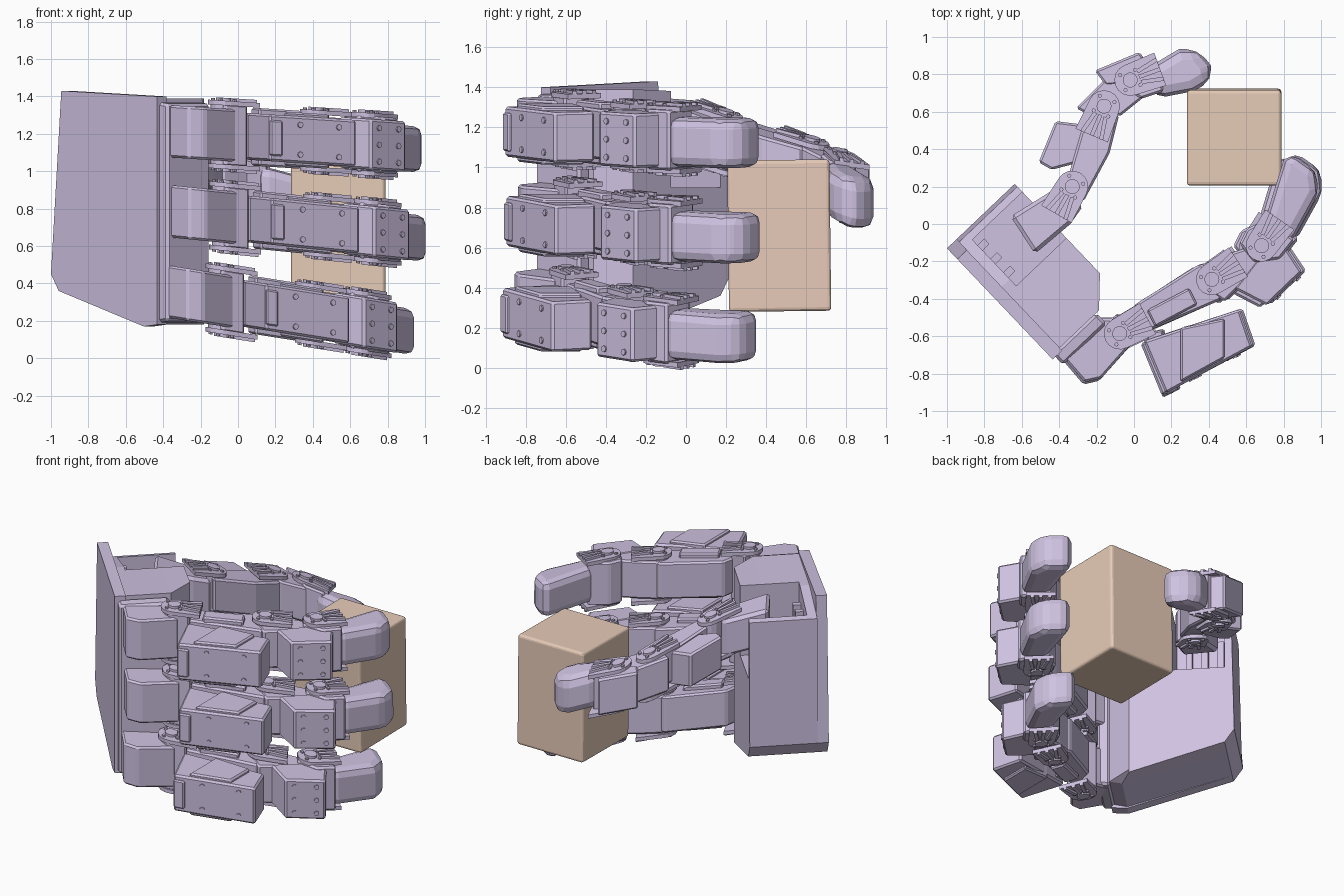
import bpy, bmesh, math
from mathutils import Vector, Matrix

if "Cube" in bpy.data.objects:
    bpy.data.objects.remove(bpy.data.objects["Cube"])


def material(name, rgb):
    m = bpy.data.materials.new(name)
    m.diffuse_color = (*rgb, 1)
    m.use_nodes = True
    m.node_tree.nodes["Principled BSDF"].inputs["Base Color"].default_value = m.diffuse_color
    return m


LILAC = material("lilac_plastic", (0.62, 0.54, 0.75))
TAN = material("tan_card", (0.80, 0.60, 0.48))


def finish(name, bm, mat=LILAC, bevel=0, seg=1):
    bmesh.ops.recalc_face_normals(bm, faces=bm.faces)
    me = bpy.data.meshes.new(name)
    bm.to_mesh(me)
    bm.free()
    me.materials.append(mat)
    ob = bpy.data.objects.new(name, me)
    bpy.context.collection.objects.link(ob)
    if bevel:
        b = ob.modifiers.new("bevel", 'BEVEL')
        b.width, b.segments = bevel, seg
        b.angle_limit = math.radians(35)
    return ob


def loft(name, rings, **kw):
    bm = bmesh.new()
    loops = [[bm.verts.new(p) for p in r] for r in rings]
    for a, b in zip(loops, loops[1:]):
        for i in range(len(a)):
            j = (i + 1) % len(a)
            bm.faces.new((a[i], a[j], b[j], b[i]))
    bm.faces.new(loops[0])
    bm.faces.new(loops[-1])
    return finish(name, bm, **kw)


def prism(name, pts, zf, h, dz=0, **kw):
    """Plan outline extruded up and down about the sloping mid height zf(x, y)."""
    return loft(name, [[(x, y, zf(x, y) + dz + s * h / 2) for x, y in pts] for s in (-1, 1)], **kw)


def circle(c, r, n=14):
    return [(c[0] + r * math.cos(i * math.tau / n), c[1] + r * math.sin(i * math.tau / n)) for i in range(n)]


def bar(a, b, w):
    a, b = Vector(a), Vector(b)
    d = (b - a).normalized() * w / 2
    n = Vector((-d.y, d.x))
    return [tuple(p) for p in (a - n, b - n, b + n, a + n)]


def joint(name, c, ang, zf, half, r=0.085):
    """Bracket cheek above and below a hinge, with hub, screws and fan ribs."""
    d = Vector((math.cos(ang), math.sin(ang)))
    n = Vector((-d.y, d.x))
    c = Vector(c)
    cheek = [c + d * r * math.cos(t) + n * r * math.sin(t)
             for t in [math.radians(90 + 22.5 * k) for k in range(9)]]
    cheek += [c + d * 0.17 - n * r * 1.1, c + d * 0.17 + n * r * 1.1]
    for s, side in ((1, "upper"), (-1, "lower")):
        prism(f"{name}_{side}_cheek", [tuple(p) for p in cheek], zf, 0.025, s * half)
        prism(f"{name}_{side}_hub", circle(c, 0.04), zf, 0.02, s * (half + 0.018))
        for k in range(4):
            t = ang + math.pi / 4 + k * math.pi / 2
            p = c + Vector((math.cos(t), math.sin(t))) * 0.06
            prism(f"{name}_{side}_screw", circle(p, 0.011, 8), zf, 0.014, s * (half + 0.016))
        for k in (-1, 0, 1):
            prism(f"{name}_{side}_rib", bar(c + d * 0.05 + n * k * 0.03, c + d * 0.17 + n * k * 0.055, 0.022),
                  zf, 0.02, s * (half + 0.018))
    prism(f"{name}_pin", circle(c, 0.07), zf, 2 * half)


def studs(name, a, b, zf, offs):
    """Screw heads on the vertical wall running from a to b."""
    a, b = Vector(a), Vector(b)
    d = (b - a).normalized()
    n = Vector((d.y, -d.x, 0))
    for t in (0.15, 0.85):
        for dz in offs:
            p = a.lerp(b, t)
            bm = bmesh.new()
            m = Matrix.Translation((p.x, p.y, zf(p.x, p.y) + dz)) @ n.to_track_quat('Z', 'Y').to_matrix().to_4x4()
            bmesh.ops.create_cone(bm, cap_ends=True, segments=8, radius1=0.016, radius2=0.016, depth=0.016, matrix=m)
            finish(name, bm)


# Three fingers, fanned slightly apart
BASE = [(-.42, -.66), (-.26, -.84), (-.17, -.82), (-.0, -.63), (-.1, -.5), (-.22, -.5)]
LINK = [(-.02, -.61), (.48, -.40), (.50, -.22), (.36, -.21), (.02, -.42)]
MOTOR = [(.06, -.62), (.18, -.90), (.65, -.65), (.58, -.45)]
MID = [(.36, -.32), (.50, -.41), (.58, -.33), (.72, -.19), (.65, -.11), (.5, -.16), (.38, -.21)]
MOTOR2 = [(.55, -.34), (.73, -.43), (.92, -.25), (.82, -.10), (.7, -.15)]
CUFF = [(.58, -.10), (.66, -.2), (.80, -.18), (.88, -.08), (.74, .04), (.62, -.02)]
TIP = [(.71, 0), (.86, -.1), (1.01, .17), (.995, .29), (.86, .385), (.82, .35)]

for label, z0, slope, dx in (("upper", 1.19, -.065, -.015), ("middle", .75, -.10, 0), ("lower", .298, -.158, -.045)):
    def zf(x, y, z0=z0, slope=slope):
        return z0 + slope * x

    def mv(pts, dx=dx):
        return [(x + dx * (x + .5), y + dx * .4) for x, y in pts]

    f = f"{label}_finger"
    prism(f + "_base", mv(BASE), zf, .28, bevel=.012)
    prism(f + "_link", mv(LINK), zf, .25, bevel=.012)
    prism(f + "_motor", mv(MOTOR), zf, .25, bevel=.012)
    prism(f + "_motor_strap", mv([(.07, -.58), (.185, -.91), (.25, -.88), (.16, -.56)]), zf, .19, bevel=.008)
    prism(f + "_motor_lid", mv([(.26, -.84), (.5, -.71), (.5, -.5), (.26, -.55)]), zf, .29, bevel=.01)
    prism(f + "_mid_link", mv(MID), zf, .26, bevel=.012)
    prism(f + "_mid_motor", mv(MOTOR2), zf, .27, bevel=.012)
    prism(f + "_cuff", mv(CUFF), zf, .30, bevel=.012)
    prism(f + "_tip", mv(TIP), zf, .245, -.01, bevel=.06, seg=2)
    prism(f + "_cable_guide", mv(bar((.1, -.5), (.33, -.38), .1)), zf, .31, bevel=.01)
    # bridge of the knuckle bracket
    prism(f + "_knuckle_bridge", mv([(-.13, -.6), (-.06, -.66), (.06, -.6), (.02, -.5), (-.1, -.48)]), zf, .33, bevel=.01)
    for i, (c, a) in enumerate((((-.07, -.58), 28), ((.43, -.29), 33), ((.70, -.11), 55))):
        joint(f"{f}_joint_{i + 1}", mv([c])[0], math.radians(a), zf, (.17, .152, .155)[i])
    studs(f + "_motor_stud", *mv([(.3, -.836), (.6, -.677)]), zf, (-.08, .08))
    studs(f + "_cuff_screw", *mv([(.75, -.41), (.9, -.27)]), zf, (-.09, 0, .09))


# Thumb, sloping down towards its tip
def tz(x, y):
    return 1.095 - .225 * (x + y)


prism("thumb_base", [(-.66, .04), (-.53, -.16), (-.34, .0), (-.27, .10), (-.42, .19)], tz, .25, -.02, bevel=.02)
prism("thumb_link", [(-.37, .19), (-.27, .12), (-.13, .38), (-.08, .58), (-.2, .66), (-.28, .5)], tz, .23, bevel=.012)
prism("thumb_motor", [(-.51, .33), (-.44, .29), (-.25, .34), (-.18, .52), (-.42, .55)], tz, .23, -.02, bevel=.012)
prism("thumb_mid_link", [(-.31, .62), (-.22, .57), (-.07, .58), (.08, .70), (.02, .83), (-.15, .78)], tz, .24, bevel=.012)
prism("thumb_mid_motor", [(-.21, .82), (-.15, .74), (.08, .76), (.09, .83), (.03, .92)], tz, .25, bevel=.012)
prism("thumb_cuff", [(-.03, .71), (.04, .67), (.16, .71), (.12, .85), (.0, .83)], tz, .27, bevel=.012)
prism("thumb_tip", [(.11, .67), (.32, .71), (.42, .77), (.41, .85), (.34, .935), (.24, .935), (.08, .84)],
      tz, .255, bevel=.06, seg=2)
for i, (c, a) in enumerate((((-.33, .20), 240), ((-.16, .63), 247), ((-.02, .77), 20))):
    joint(f"thumb_joint_{i + 1}", c, math.radians(a), tz, .135)

# Palm, laid out along (u), across (v) and up (z)
D, N = Vector((.69, -.725, 0)), Vector((.725, .69, 0))


def palm_pt(u, v, z):
    return Vector((-1, -.13, 0)) + D * u + N * v + Vector((0, 0, z))


def palm_block(name, profile, vs, **kw):
    return loft(name, [[palm_pt(min(u, lim), v, z) for u, z in profile] for v, lim in vs], **kw)


palm_block("palm_back_plate", [(.08, 1.43), (.82, 1.40), (.82, .18), (.72, .17), (.06, .36), (0, .45)], ((0, 1), (.07, 1)))
palm = palm_block("palm", [(.02, 1.3), (.35, 1.38), (.8, 1.39), (.8, .2), (.72, .18), (.06, .36), (0, .45)],
                  ((.07, 1), (.36, 1), (.5, .66)))
pocket = palm_block("palm_pocket_cutter", [(.06, 1.6), (.40, 1.6), (.40, .9), (.06, .9)], ((.13, 1), (.7, 1)))
pocket.hide_render = True
cut = palm.modifiers.new("pocket", 'BOOLEAN')
cut.object, cut.solver = pocket, 'EXACT'
bpy.context.view_layer.objects.active = palm
bpy.ops.object.modifier_apply(modifier="pocket")
bpy.data.objects.remove(pocket)

# Flange that carries the finger bases, and ribs in the palm pocket
palm_block("finger_flange", [(.8, 1.37), (.88, 1.36), (.88, .2), (.8, .19)], ((.02, 1), (.34, 1)), bevel=.015)
for i, u in enumerate((.1, .2, .3)):
    palm_block(f"pocket_rib_{i + 1}", [(u, 1.27), (u + .04, 1.27), (u + .04, .85), (u, .85)], ((.12, 1), (.18, 1)))

# Held box with softened edges
bm = bmesh.new()
bmesh.ops.create_cube(bm, size=1, matrix=Matrix.Translation((.535, .465, .66)) @ Matrix.Rotation(.012, 4, 'X')
                      @ Matrix.Diagonal((.505, .51, .755, 1)))
finish("held_box", bm, TAN, .018, 3)
